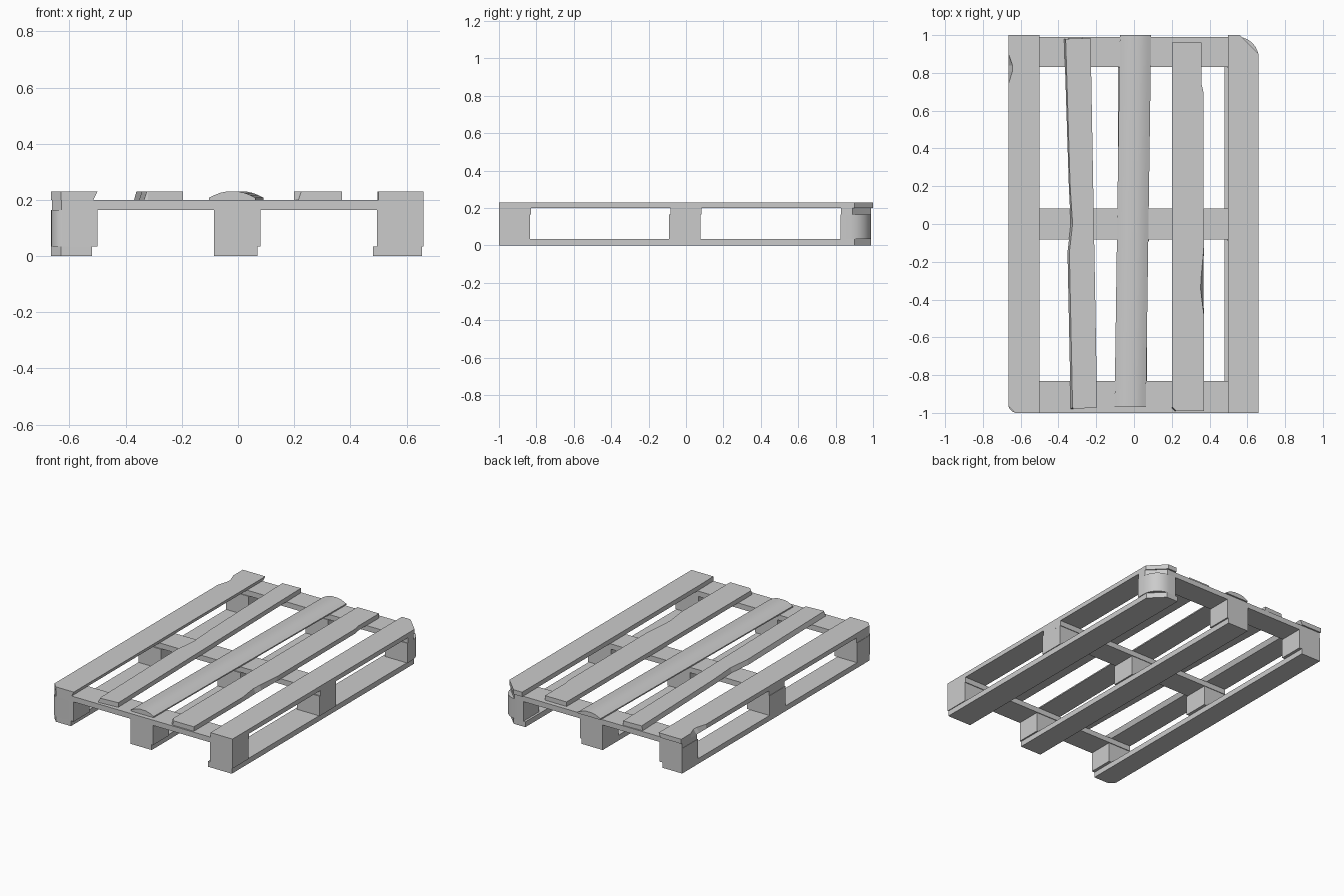
import bpy
import math

if "Cube" in bpy.data.objects:
    bpy.data.objects.remove(bpy.data.objects["Cube"])


def loft(name, a, b, smooth=False):
    """Solid between two matching closed outlines."""
    n = len(a)
    faces = [tuple(reversed(range(n))), tuple(range(n, 2 * n))]
    faces += [(i, (i + 1) % n, n + (i + 1) % n, n + i) for i in range(n)]
    mesh = bpy.data.meshes.new(name)
    mesh.from_pydata(list(a) + list(b), [], faces)
    ob = bpy.data.objects.new(name, mesh)
    bpy.context.collection.objects.link(ob)
    if smooth:
        bpy.ops.object.select_all(action='DESELECT')
        ob.select_set(True)
        bpy.context.view_layer.objects.active = ob
        bpy.ops.object.shade_smooth_by_angle(angle=math.radians(32))
    return ob


def slab(name, low, z0, z1, top=None, smooth=False):
    """Plank from a counter-clockwise plan outline; top may differ for worn edges."""
    return loft(name, [(x, y, z0) for x, y in low],
                [(x, y, z1) for x, y in (top or low)], smooth)


def rect(x0, x1, y0, y1, front_left=0, back_right=0, steps=1):
    """Rectangle outline with optional cut (1 step) or rounded corners."""
    def corner(cx, cy, r, start):
        out = []
        for i in range(steps + 1):
            t = math.radians(start + 90 * i / steps)
            out.append((cx + r * math.cos(t), cy + r * math.sin(t)))
        return out
    f, b = front_left, back_right
    pts = corner(x0 + f, y0 + f, f, 180) if f else [(x0, y0)]
    pts.append((x1, y0))
    pts += corner(x1 - b, y1 - b, b, 0) if b else [(x1, y1)]
    pts.append((x0, y1))
    return pts


# Bottom runners
slab("bottom_runner_left", rect(-0.665, -0.52, -1, 0.99, front_left=0.035), 0, 0.035)
slab("bottom_runner_middle", rect(-0.085, 0.07, -1, 0.99), 0, 0.035)
slab("bottom_runner_right", rect(0.48, 0.655, -1, 0.99, back_right=0.09), 0, 0.035)

# Spacer blocks, worn round at two opposite corners
columns = {"left": (-0.665, -0.5), "middle": (-0.085, 0.08), "right": (0.495, 0.66)}
rows = {"front": (-1, -0.835), "centre": (-0.09, 0.078), "back": (0.825, 0.99)}
for cn, (x0, x1) in columns.items():
    for rn, (y0, y1) in rows.items():
        f = 0.045 if (cn, rn) == ("left", "front") else 0
        b = 0.11 if (cn, rn) == ("right", "back") else 0
        slab(f"block_{rn}_{cn}", rect(x0, x1, y0, y1, f, b, 6), 0.035, 0.165,
             smooth=bool(f or b))

# Cross boards
slab("cross_board_front", rect(-0.663, 0.66, -1, -0.83, front_left=0.035), 0.165, 0.2)
slab("cross_board_centre", rect(-0.663, 0.66, -0.082, 0.082), 0.165, 0.2)
slab("cross_board_back", rect(-0.663, 0.66, 0.83, 0.99, back_right=0.1), 0.165, 0.2)

# Left deck board: undercut inner edge, chip on the outer top edge
def left_outline(inner, chip):
    return [(-0.63, -1), (inner, -1), (inner, 1), (-0.665, 1), (-0.665, 0.9),
            (-0.665 + chip, 0.84), (-0.665 + chip, 0.81), (-0.665, 0.74), (-0.665, -0.965)]
slab("deck_board_left", left_outline(-0.515, 0), 0.2, 0.23, left_outline(-0.5, 0.022))

# Second deck board: skewed, with a splintered left edge
right_side = [(-0.32, -0.98), (-0.195, -0.97), (-0.23, 0.985)]
slab("deck_board_inner_left",
     right_side + [(-0.37, 0.98), (-0.345, 0.2), (-0.335, 0), (-0.352, -0.15), (-0.335, -0.98)],
     0.2, 0.23,
     right_side + [(-0.362, 0.98), (-0.338, 0.2), (-0.325, 0), (-0.342, -0.15), (-0.325, -0.97)])

# Middle deck board: domed section, slightly skewed
profile = [(-0.083, 0.2), (0.083, 0.2), (0.083, 0.208), (0.065, 0.217), (0.045, 0.225),
           (0.022, 0.23), (-0.022, 0.23), (-0.045, 0.225), (-0.065, 0.217), (-0.083, 0.208)]
loft("deck_board_middle", [(x - 0.02, -0.97, z) for x, z in profile],
     [(x + 0.008, 1, z) for x, z in reversed(profile)][::-1], smooth=True)

# Fourth deck board: chipped right edge
def fourth_outline(chip, corner):
    return [(0.2 + corner, -0.99), (0.37, -0.99), (0.37, -0.48), (0.37 - chip, -0.34),
            (0.37 - chip * 0.8, -0.28), (0.37, -0.12), (0.367, 0.7), (0.358, 0.74),
            (0.358, 0.96), (0.2, 0.96), (0.2, -0.99 + corner)]
slab("deck_board_inner_right", fourth_outline(0.003, 0.015), 0.2, 0.23,
     fourth_outline(0.018, 0.025))

# Right deck board: large corner cut at the back, slight step inside
slab("deck_board_right",
     [(0.5, -1), (0.66, -1), (0.66, 0.9), (0.56, 1), (0.497, 1), (0.497, -0.68),
      (0.485, -0.74), (0.497, -0.8)][:5] + [(0.497, -0.83)], 0.2, 0.23)
